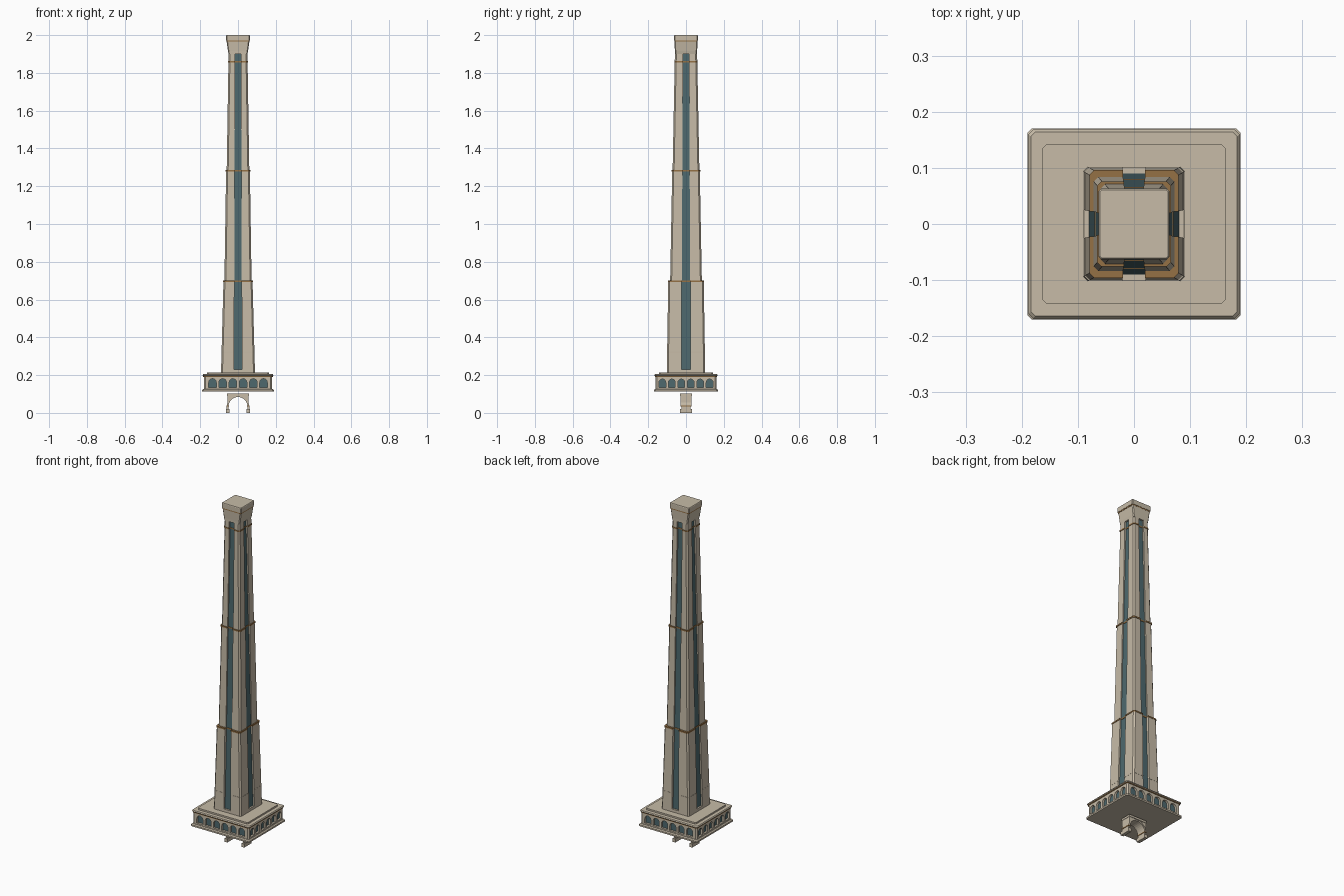
import bpy, bmesh, math

cube = bpy.data.objects.get("Cube")
if cube:
    bpy.data.objects.remove(cube, do_unlink=True)


def material(name, rgb):
    m = bpy.data.materials.new(name)
    m.use_nodes = True
    m.diffuse_color = (*rgb, 1)
    b = m.node_tree.nodes["Principled BSDF"]
    b.inputs["Base Color"].default_value = (*rgb, 1)
    b.inputs["Roughness"].default_value = 0.8
    return m


STONE = material("warm stone", (0.57, 0.5, 0.39))
GLASS = material("teal glass", (0.075, 0.14, 0.155))
BRONZE = material("bronze", (0.3, 0.165, 0.06))


def finish(name, bm, *mats):
    bmesh.ops.recalc_face_normals(bm, faces=bm.faces)
    mesh = bpy.data.meshes.new(name)
    bm.to_mesh(mesh)
    bm.free()
    for m in mats:
        mesh.materials.append(m)
    ob = bpy.data.objects.new(name, mesh)
    bpy.context.scene.collection.objects.link(ob)
    return ob


def ring_points(hx, hy, chamfer, notch=None):
    """Rectangle with cut corners; notch holds two glass distances and two half widths."""
    pts = []
    for k in range(4):
        h, o = (hx, hy) if k % 2 == 0 else (hy, hx)
        side = [(h, chamfer - o)]
        if notch:
            g, w = notch[k % 2], notch[2 + k % 2]
            side += [(h, -w), (g, -w), (g, w), (h, w)]
        side.append((h, o - chamfer))
        for a, b in side:
            for _ in range(k):
                a, b = -b, a
            pts.append((a, b))
    return pts


def loft(name, levels, *mats):
    """Join stacked outlines, each given as (z, points)."""
    bm = bmesh.new()
    rings = [[bm.verts.new((x, y, z)) for x, y in pts] for z, pts in levels]
    n = len(rings[0])
    for low, high in zip(rings, rings[1:]):
        for i in range(n):
            j = (i + 1) % n
            f = bm.faces.new((low[i], low[j], high[j], high[i]))
            # The back of each recess is glazed
            if len(mats) > 1 and i % 6 == 2:
                f.material_index = 1
    bm.faces.new(rings[0])
    bm.faces.new(rings[-1])
    return finish(name, bm, *mats)


def slab(name, levels, mat=STONE, chamfer=0.008):
    return loft(name, [(z, ring_points(x, y, chamfer)) for z, x, y in levels], mat)


def prism(bm, profile, y0, y1):
    """Extrude an x-z profile along y."""
    a = [bm.verts.new((x, y0, z)) for x, z in profile]
    b = [bm.verts.new((x, y1, z)) for x, z in profile]
    n = len(a)
    faces = [bm.faces.new(a), bm.faces.new(b)]
    for i in range(n):
        j = (i + 1) % n
        faces.append(bm.faces.new((a[i], a[j], b[j], b[i])))
    bmesh.ops.recalc_face_normals(bm, faces=faces)
    return a + b


def box(name, x0, x1, hy, z0, z1, mat=STONE):
    bm = bmesh.new()
    prism(bm, [(x0, z0), (x1, z0), (x1, z1), (x0, z1)], -hy, hy)
    return finish(name, bm, mat)


# Tapering shaft
BOTTOM, TOP = 0.23, 1.9


def notch(z, proud=0.0):
    t = (z - BOTTOM) / (TOP - BOTTOM)
    mix = lambda a, b: a + (b - a) * t
    return (mix(0.08, 0.04) + proud, mix(0.09, 0.049) + proud,
            mix(0.025, 0.016), mix(0.021, 0.016))


slab("shaft_foot", [(0.21, 0.09, 0.102), (BOTTOM, 0.0895, 0.1015)])
tiers = [("lower_shaft", BOTTOM, 0.695, (0.0895, 0.1015), (0.077, 0.094)),
         ("middle_shaft", 0.695, 1.28, (0.072, 0.084), (0.063, 0.073)),
         ("upper_shaft", 1.28, TOP, (0.06, 0.071), (0.05, 0.059))]
for name, z0, z1, a, b in tiers:
    loft(name, [(z0, ring_points(*a, 0.008, notch(z0))),
                (z1, ring_points(*b, 0.008, notch(z1)))], STONE, GLASS)

# Thin bands around the shaft
for name, z, hx, hy, mat in [("stone_band", 0.32, 0.088, 0.1012, STONE),
                             ("lower_band", 0.697, 0.079, 0.096, BRONZE),
                             ("middle_band", 1.283, 0.066, 0.076, BRONZE),
                             ("upper_band", 1.86, 0.053, 0.062, BRONZE)]:
    cut = notch(z, 0.002 if mat == BRONZE else -0.002)
    loft(name, [(z + d, ring_points(hx, hy, 0.008, cut)) for d in (-0.004, 0.004)], mat)

# Flared cap
slab("cap_flare", [(TOP, 0.05, 0.059), (1.915, 0.053, 0.059), (1.965, 0.06, 0.061)], chamfer=0.005)
slab("cap_band", [(1.965, 0.0615, 0.0615), (1.971, 0.0615, 0.0615)], BRONZE, 0.004)
slab("cap_block", [(1.971, 0.063, 0.063), (1.997, 0.063, 0.063), (2.0, 0.061, 0.061)], chamfer=0.004)

# Gallery base
slab("base_ledge", [(0.112, 0.19, 0.17), (0.121, 0.19, 0.17), (0.126, 0.184, 0.164)])
gallery = slab("gallery_wall", [(0.122, 0.181, 0.161), (0.194, 0.181, 0.161)])
slab("gallery_band", [(0.191, 0.184, 0.164), (0.197, 0.184, 0.164)], BRONZE)
slab("gallery_cornice", [(0.196, 0.185, 0.165), (0.2, 0.188, 0.168), (0.205, 0.184, 0.164)])
slab("deck_plinth", [(0.204, 0.163, 0.143), (0.214, 0.163, 0.143)])


# Arched gallery openings on all four sides
def arches(name, near, far, mat):
    """near and far are depths measured outward from the wall plane."""
    bm = bmesh.new()
    for k in range(4):
        wall, pitch, r = (0.161, 0.054, 0.02) if k % 2 == 0 else (0.181, 0.05, 0.018)
        arc = [(r * math.cos(math.pi * i / 8), 0.161 + r * math.sin(math.pi * i / 8))
               for i in range(9)]
        profile = [(r, 0.134)] + arc + [(-r, 0.134)]
        for i in range(6):
            c = (i - 2.5) * pitch
            for v in prism(bm, [(x + c, z) for x, z in profile], wall + near, wall + far):
                x, y = v.co.x, v.co.y
                for _ in range(k):
                    x, y = -y, x
                v.co.x, v.co.y = x, y
    return finish(name, bm, mat)


cutter = arches("arch_cutter", -0.014, 0.02, STONE)
cutter.hide_render = True
mod = gallery.modifiers.new("openings", "BOOLEAN")
mod.object = cutter
mod.solver = "EXACT"
bpy.context.view_layer.objects.active = gallery
bpy.ops.object.modifier_apply(modifier=mod.name)
bpy.data.objects.remove(cutter, do_unlink=True)
arches("gallery_windows", -0.016, -0.012, GLASS)

# Freestanding arch beneath the base
bm = bmesh.new()
inner = [(0.05 * math.cos(math.pi * i / 16), 0.034 + 0.05 * math.sin(math.pi * i / 16))
         for i in range(17)]
outer = [(x * 1.18, 0.034 + (z - 0.034) * 1.18) for x, z in reversed(inner)]
prism(bm, inner + outer, -0.028, 0.028)
finish("arch_ring", bm, STONE)
box("arch_lintel", -0.058, 0.058, 0.033, 0.09, 0.102)
for side, s in (("left", 1), ("right", -1)):
    x0, x1 = sorted((s * 0.05, s * 0.06))
    box(side + "_arch_pier", x0, x1, 0.025, 0.0, 0.036)
    box(side + "_arch_foot", x0 - 0.004, x1 + 0.004, 0.033, 0.0, 0.02)
    box(side + "_arch_impost", x0 - 0.002, x1 + 0.002, 0.029, 0.034, 0.04, BRONZE)
    # Spandrel filling the corner below the lintel
    bm = bmesh.new()
    prism(bm, [(s * 0.056, 0.055), (s * 0.056, 0.091), (s * 0.02, 0.091), (s * 0.045, 0.068)],
          -0.03, 0.03)
    finish(side + "_arch_spandrel", bm, STONE)
